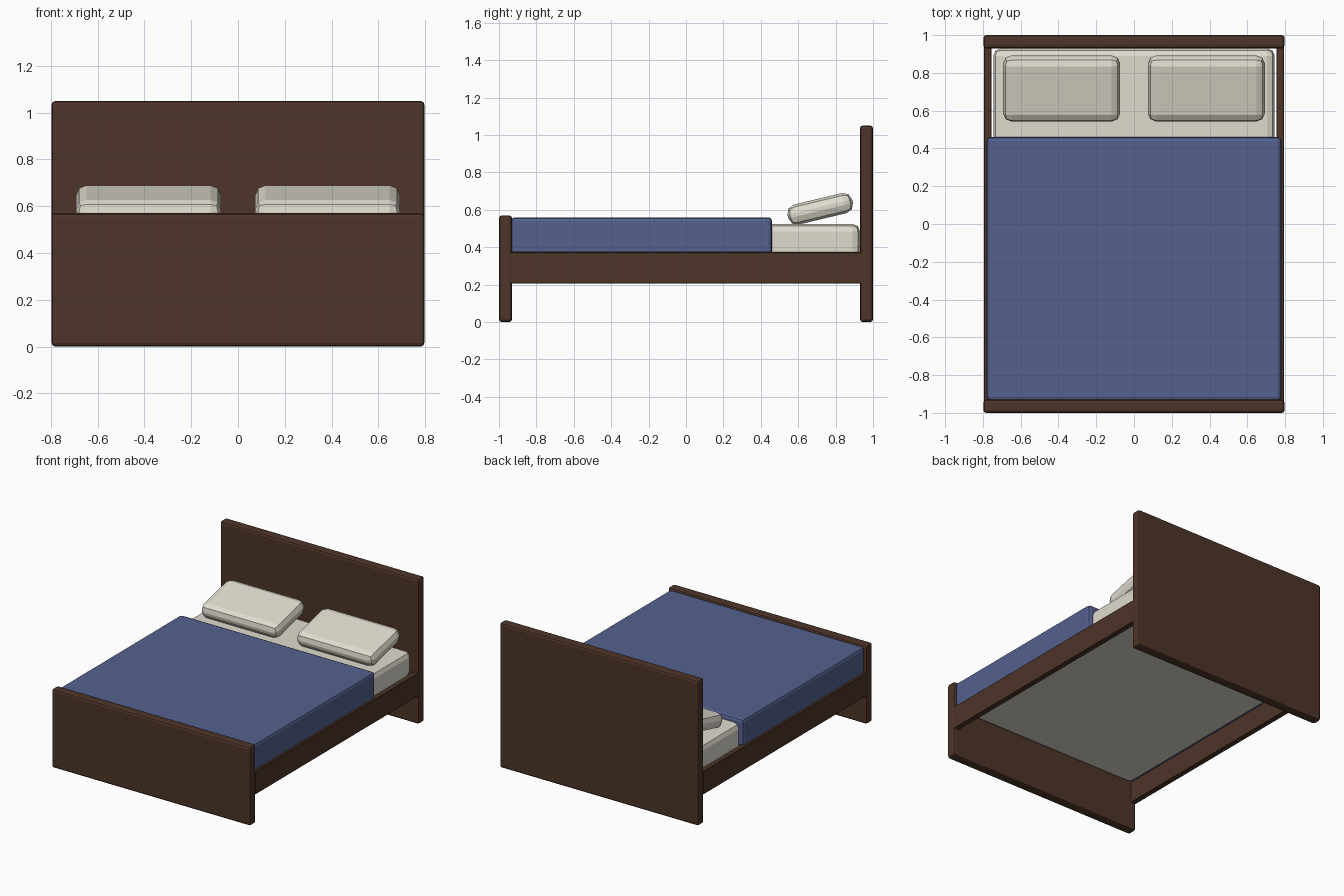
import bpy
from math import radians

if "Cube" in bpy.data.objects:
    bpy.data.objects.remove(bpy.data.objects["Cube"])


def material(name, rgb):
    m = bpy.data.materials.new(name)
    m.diffuse_color = (*rgb, 1)
    m.use_nodes = True
    m.node_tree.nodes["Principled BSDF"].inputs["Base Color"].default_value = m.diffuse_color
    return m


WOOD = material("dark_wood", (0.075, 0.035, 0.021))
LINEN = material("linen", (0.74, 0.71, 0.62))
CLOTH = material("blue_cloth", (0.09, 0.12, 0.27))


def box(name, x, y, z, mat, bevel, segments=2, tilt=0):
    """Bevelled box spanning the given (min, max) ranges, tilted about x."""
    spans = (x, y, z)
    bpy.ops.mesh.primitive_cube_add(size=1, location=[(a + b) / 2 for a, b in spans])
    ob = bpy.context.object
    ob.name = name
    ob.scale = [b - a for a, b in spans]
    bpy.ops.object.transform_apply(location=False, rotation=False, scale=True)
    ob.rotation_euler.x = radians(tilt)
    ob.data.materials.append(mat)
    if bevel:
        mod = ob.modifiers.new("rounded_edges", 'BEVEL')
        mod.width = bevel
        mod.segments = segments
    return ob


# Wooden end panels reaching the floor
box("headboard", (-0.797, 0.797), (0.93, 1.0), (0, 1.05), WOOD, 0.015)
box("footboard", (-0.797, 0.797), (-1.0, -0.93), (0, 0.57), WOOD, 0.015)

# Mattress, with the blanket wrapped over it
box("mattress", (-0.745, 0.745), (-0.93, 0.93), (0.34, 0.525), LINEN, 0.04)
box("blanket", (-0.78, 0.78), (-0.935, 0.46), (0.36, 0.56), CLOTH, 0.02)

# Side rails and tilted pillows on both sides
for side, s in (("left", -1), ("right", 1)):
    box(f"{side}_rail", sorted((s * 0.755, s * 0.795)), (-0.94, 0.94), (0.205, 0.373), WOOD, 0.003, 1)
    box(f"{side}_pillow", (s * 0.383 - 0.31, s * 0.383 + 0.31), (0.54, 0.895), (0.55, 0.66),
        LINEN, 0.045, 2, 13.5)
